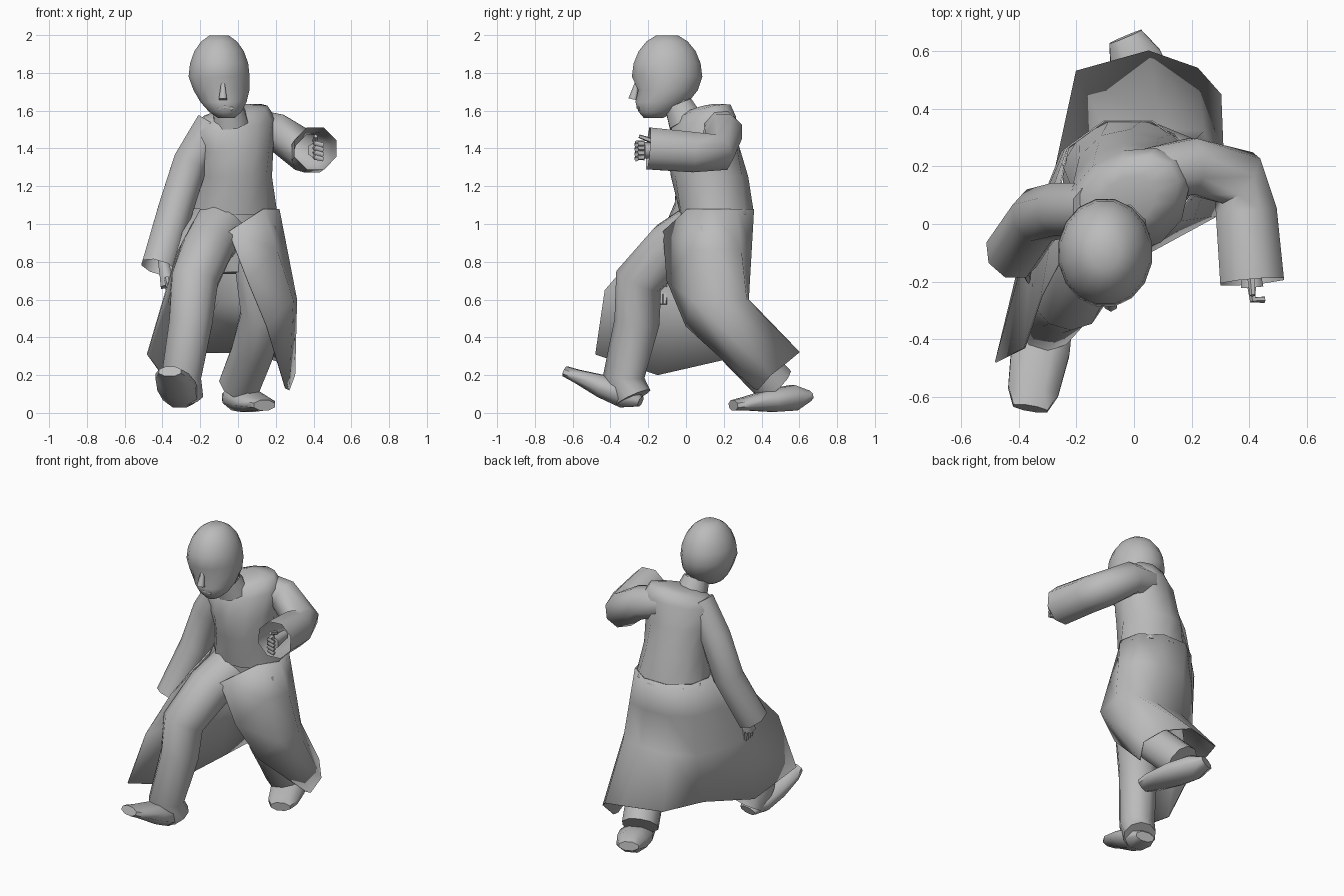
import bpy
import bmesh
from math import cos, sin, pi, radians
from mathutils import Vector

default_cube = bpy.data.objects.get("Cube")
if default_cube:
    bpy.data.objects.remove(default_cube, do_unlink=True)

# One plain grey for the whole figure
grey = bpy.data.materials.new("plain_grey")
grey.use_nodes = True
shade = (.5, .5, .5, 1)
grey.diffuse_color = shade
grey.node_tree.nodes["Principled BSDF"].inputs["Base Color"].default_value = shade

forward = Vector((0, -1, 0))
upward = Vector((0, 0, 1))


# Surface bridged between successive rows of points
def skin(name, rows, closed=True, open_end=False):
    bm = bmesh.new()
    grid = [[bm.verts.new(point) for point in row] for row in rows]
    count = len(grid[0])
    spans = count if closed else count - 1
    for lower, upper in zip(grid, grid[1:]):
        for here in range(spans):
            there = (here + 1) % count
            bm.faces.new((lower[here], lower[there], upper[there], upper[here]))
    if closed:
        bm.faces.new(grid[0])
        if not open_end:
            bm.faces.new(grid[-1])
    bmesh.ops.recalc_face_normals(bm, faces=bm.faces)
    mesh = bpy.data.meshes.new(name)
    bm.to_mesh(mesh)
    bm.free()
    mesh.materials.append(grey)
    obj = bpy.data.objects.new(name, mesh)
    bpy.context.collection.objects.link(obj)
    bpy.ops.object.select_all(action="DESELECT")
    obj.select_set(True)
    bpy.context.view_layer.objects.active = obj
    bpy.ops.object.shade_smooth_by_angle(angle=radians(65))
    return obj


# Ring of points spanned by two half-axis vectors
def oval(centre, side, other, sides):
    turns = [2 * pi * (step + .5) / sides for step in range(sides)]
    return [centre + side * cos(turn) + other * sin(turn) for turn in turns]


# Tube along a path; sizes holds a half width and half height per point
def tube(name, path, sizes, sides=8, reference=forward, open_end=False):
    path = [Vector(point) for point in path]
    last = len(path) - 1
    rows = []
    for index, (centre, (wide, high)) in enumerate(zip(path, sizes)):
        ahead = path[min(index + 1, last)]
        behind = path[max(index - 1, 0)]
        tangent = (ahead - behind).normalized()
        side = tangent.cross(reference).normalized()
        other = side.cross(tangent)
        rows.append(oval(centre, side * wide, other * high, sides))
    return skin(name, rows, open_end=open_end)


# Round tube whose radius changes evenly from start to end
def limb(name, path, start, end, **options):
    last = len(path) - 1
    radii = [start + (end - start) * index / last for index in range(last + 1)]
    return tube(name, path, [(radius, radius) for radius in radii], **options)


# Head: an egg that narrows and moves forward toward the chin
def head_ring(step):
    polar = pi * step / 10
    size = sin(polar)
    jaw = max(0, -cos(polar))
    centre = Vector((.04 * jaw - .1, -.1 - .08 * jaw * jaw, 1.78 + .23 * cos(polar)))
    taper = 1 - .12 * jaw
    side = Vector((.165 * size * taper, 0, 0))
    return oval(centre, side, forward * .19 * size * taper, 16)


head = skin("head", [head_ring(step) for step in range(1, 10)])

# Eye sockets pressed into the face on either side of the nose
for vertex in head.data.vertices:
    spot = vertex.co
    beside_nose = .02 < abs(spot.x + .08) < .12
    if spot.y < -.2 and beside_nose and abs(spot.z - 1.71) < .01:
        spot.y += .025

limb("nose", [(-.08, -.26, 1.75), (-.08, -.28, 1.66)], .01, .025, sides=6)
limb("mouth", [(-.1, -.24, 1.61), (-.07, -.25, 1.62), (-.03, -.24, 1.61)],
     .014, .014, sides=6, reference=upward)
limb("neck", [(-.04, 0, 1.5), (-.07, -.06, 1.7)], .08, .07)
limb("collar", [(-.04, 0, 1.54), (-.05, -.04, 1.63)], .1, .08, open_end=True)


# Upper coat: twists with height and slopes up toward the hunched back
def coat_ring(height, depth_centre, wide, deep):
    twist = radians(50 * (height - 1))
    slope = max(0, height - 1.3) * 3
    side = Vector((cos(twist), sin(twist), 0)) * wide
    other = Vector((-sin(twist), cos(twist), 0)) * deep
    for axis in (side, other):
        axis.z = slope * (axis.x * .15 + axis.y * .25)
    return oval(Vector((-.02, depth_centre, height)), side, other, 12)


skin("coat_body", [coat_ring(*section) for section in (
    (1.05, .165, .235, .2),
    (1.25, .125, .2, .205),
    (1.4, .09, .21, .19),
    (1.53, .09, .23, .16),
    (1.59, .09, .19, .13),
    (1.61, .08, .1, .08))])

# Coat skirt: hangs from an oval waist and fans out to a wide trailing hem
knee_line = [(.29, .03), (.31, .2), (.24, .32), (.1, .33),
             (-.1, .32), (-.25, .25), (-.35, 0)]
hem_line = [(.27, .38, .12), (.3, .45, .2), (.22, .54, .27), (.05, .6, .32),
            (-.2, .53, .32), (-.27, .2, .28), (-.4, -.15, .2)]
left_edge = [(-.05, -.12, .96), (.05, -.1, .7), (.15, 0, .46), (.25, .36, .13)]
right_edge = [(-.2, -.02, 1.08), (-.32, -.25, .86), (-.38, -.43, .65), (-.48, -.48, .31)]
columns = [left_edge]
for index, (knee, hem) in enumerate(zip(knee_line, hem_line)):
    turn = radians(40 * index - 50)
    waist_point = Vector((.24 * cos(turn) - .02, .205 * sin(turn) + .165, 1.08))
    knee_point = Vector((*knee, .6))
    hip_point = waist_point.lerp(knee_point, .45)
    columns.append([waist_point, hip_point, knee_point, hem])
columns.append(right_edge)
skirt = skin("coat_skirt", list(zip(*columns)), closed=False)
cloth = skirt.modifiers.new("cloth", "SOLIDIFY")
cloth.thickness = .006
cloth.offset = 0

# Trousers: the right leg strides forward, the left pushes off behind
limb("trouser_seat", [(-.02, .16, 1.08), (-.01, .13, .9), (-.01, .12, .74)],
     .19, .09, sides=10)
limb("right_trouser_leg", [(-.08, .12, 1), (-.16, -.08, .88), (-.23, -.25, .7),
                           (-.25, -.26, .48), (-.3, -.33, .19), (-.28, -.28, .08)],
     .15, .1, sides=10)
limb("left_trouser_leg", [(.08, .13, 1), (.1, .09, .78), (.13, .13, .53),
                          (.08, .3, .33), (.01, .47, .15)], .125, .115, sides=10)


# Shoe: rounded heel, broad middle and blunt toe
def shoe(name, heel, toe):
    path, sizes = [], []
    for part in (0, .2, .5, .85, 1):
        path.append(Vector(heel).lerp(Vector(toe), part))
        swell = sin(pi * part) ** .5 if 0 < part < 1 else 0
        sizes.append((.065 + .045 * swell, .03 + .07 * swell * (1 - part)))
    tube(name, path, sizes, reference=upward)


shoe("right_shoe", (-.29, -.24, .06), (-.36, -.64, .22))
shoe("left_shoe", (-.03, .65, .09), (.14, .25, .04))

# Wide sleeves, open at the cuffs
limb("left_sleeve", [(.05, .17, 1.52), (.2, .2, 1.49), (.36, .16, 1.38),
                     (.39, .04, 1.38), (.41, -.2, 1.4)],
     .1, .12, reference=upward, open_end=True)
limb("right_sleeve", [(-.13, .05, 1.53), (-.25, .05, 1.33),
                      (-.33, .03, 1.08), (-.42, -.1, .77)], .1, .1, open_end=True)


# Hand: a palm, four curled fingers and a thumb
def hand(side_name, wrist, reach, across, curl):
    wrist, reach = Vector(wrist), Vector(reach)
    across, curl = Vector(across), Vector(curl)
    knuckles = wrist + reach
    limb(side_name + "_palm", [wrist, wrist + reach * .6, knuckles], .03, .045,
         sides=6, reference=across)
    for finger in range(4):
        root = knuckles + across * (finger - 1.5)
        bend = root + reach * .3
        limb(f"{side_name}_finger_{finger}", [root, bend, bend + curl], .016, .012,
             sides=5, reference=across)
    root = wrist + reach * .7 - across * 2
    limb(side_name + "_thumb", [root, root + reach * .5 - across], .015, .01,
         sides=5, reference=across)


hand("left", (.4, -.08, 1.39), (.01, -.14, 0), (0, 0, -.025), (.04, 0, -.01))
hand("right", (-.4, -.09, .82), (.03, -.04, -.15), (0, .02, 0), (.01, 0, -.05))
